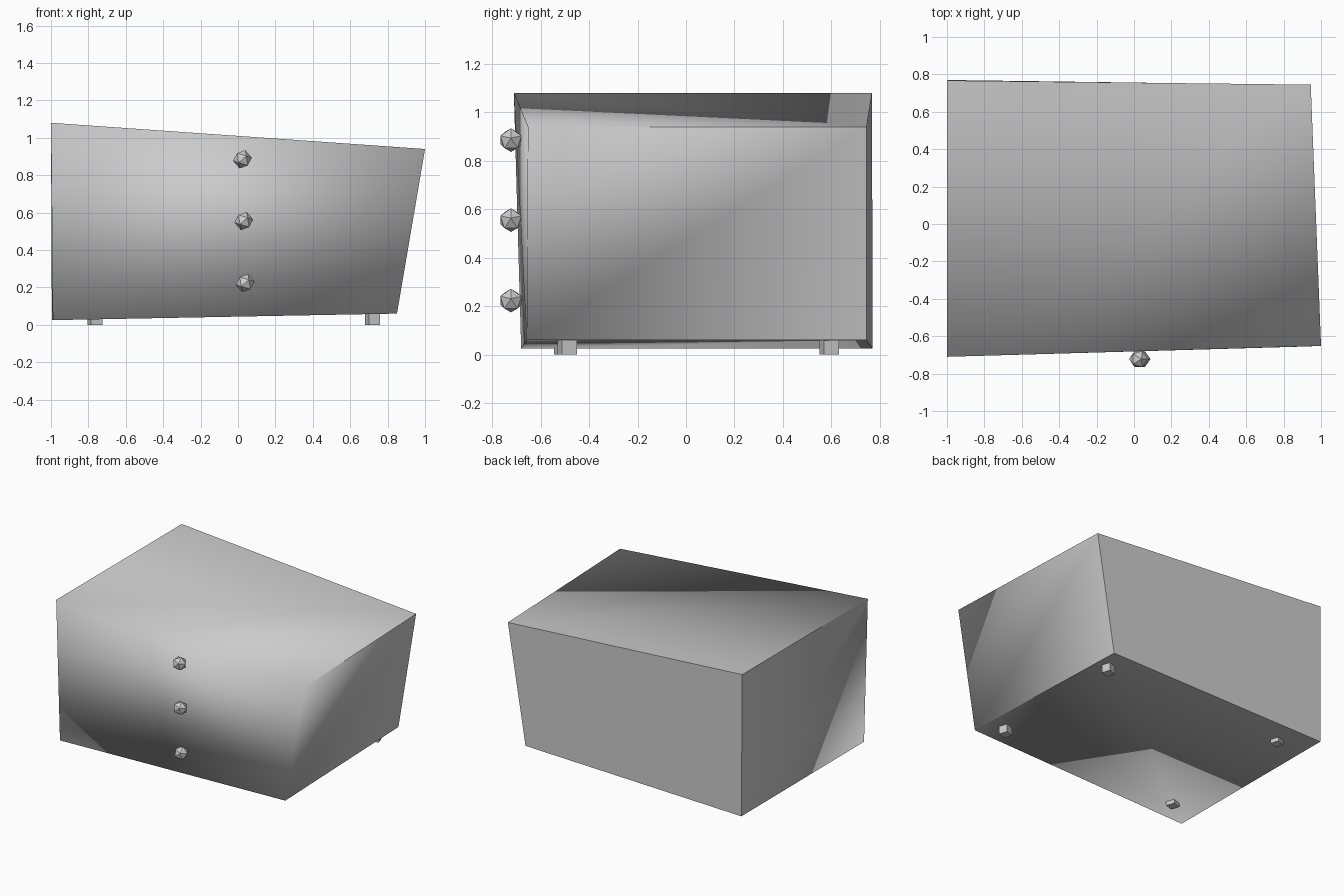
import bpy, bmesh, math
from mathutils import Matrix

cube = bpy.data.objects.get("Cube")
if cube:
    bpy.data.objects.remove(cube)

grey = bpy.data.materials.new("light grey")
grey.use_nodes = True
grey.diffuse_color = (0.6, 0.6, 0.6, 1)
grey.node_tree.nodes["Principled BSDF"].inputs["Base Color"].default_value = (0.6, 0.6, 0.6, 1)


def finish(name, bm, location=(0, 0, 0)):
    mesh = bpy.data.meshes.new(name)
    bmesh.ops.recalc_face_normals(bm, faces=bm.faces)
    bm.to_mesh(mesh)
    bm.free()
    mesh.materials.append(grey)
    obj = bpy.data.objects.new(name, mesh)
    obj.location = location
    bpy.context.collection.objects.link(obj)
    return obj


# Skewed cabinet body: corners keyed by front/back, -x/+x, top/bottom
corners = {
    "f-t": (-1.0, -0.71, 1.08), "f+t": (1.0, -0.652, 0.94),
    "f-b": (-0.99, -0.68, 0.025), "f+b": (0.85, -0.657, 0.06),
    "b-t": (-1.0, 0.767, 1.08), "b+t": (0.945, 0.745, 0.94),
    "b-b": (-0.995, 0.77, 0.025), "b+b": (0.80, 0.745, 0.06),
}
# Each side is split along the diagonal from its first to its third corner
sides = [
    "f-t f-b f+b f+t", "f-t f+t b+t b-t", "f+b b+b b+t f+t",
    "f-b b-b b+b f+b", "b-t b+t b+b b-b", "f-t b-t b-b f-b",
]
bm = bmesh.new()
verts = {key: bm.verts.new(co) for key, co in corners.items()}
for side in sides:
    a, b, c, d = (verts[key] for key in side.split())
    bm.faces.new((a, b, c)).smooth = True
    bm.faces.new((a, c, d)).smooth = True
# Only the rim of the front panel and the diagonals stay soft
bmesh.ops.recalc_face_normals(bm, faces=bm.faces)
for edge in bm.edges:
    on_front = all(v.co.y < 0 for v in edge.verts)
    edge.smooth = on_front or edge.calc_face_angle() < 0.5
finish("cabinet_body", bm)

# Three faceted drawer knobs down the front
for name, x, z in (("top", 0.024, 0.885), ("middle", 0.031, 0.555), ("bottom", 0.038, 0.223)):
    bm = bmesh.new()
    bmesh.ops.create_icosphere(bm, subdivisions=1, radius=0.051)
    bmesh.ops.rotate(bm, verts=bm.verts, matrix=Matrix.Rotation(0.3, 3, "Y"))
    finish(name + "_knob", bm, (x, -0.722, z))

# Four small turned block feet
feet = {
    "front_right_foot": (-0.765, -0.505), "front_left_foot": (0.72, -0.49),
    "back_right_foot": (-0.765, 0.59), "back_left_foot": (0.72, 0.59),
}
for name, (x, y) in feet.items():
    bm = bmesh.new()
    bmesh.ops.create_cube(bm, size=0.064)
    bmesh.ops.rotate(bm, verts=bm.verts, matrix=Matrix.Rotation(math.radians(18), 3, "Z"))
    finish(name, bm, (x, y, 0.032))
